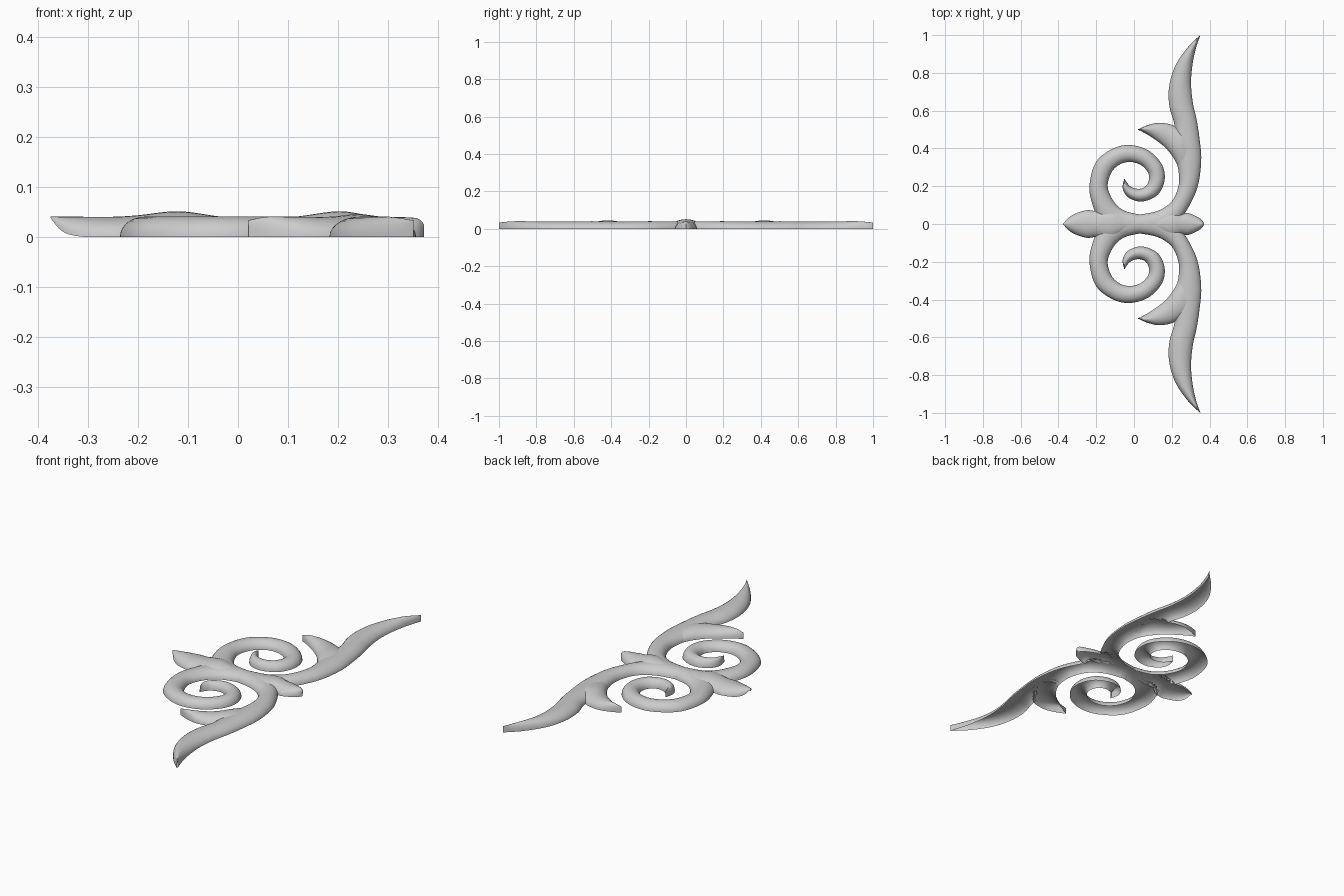
import bpy, math
from mathutils import Vector
from mathutils.bvhtree import BVHTree

if "Cube" in bpy.data.objects:
    bpy.data.objects.remove(bpy.data.objects["Cube"])

H = 0.04      # ridge height
SEG = 14      # segments across the domed section
STEPS = 7     # subdivisions between stations


def spline(rows):
    """Catmull-Rom interpolation through rows of numbers."""
    out = []
    n = len(rows)
    for i in range(n - 1):
        a, b, c, d = (rows[max(i - 1, 0)], rows[i], rows[i + 1], rows[min(i + 2, n - 1)])
        for s in range(STEPS):
            t = s / STEPS
            out.append([0.5 * (2 * q + (r - p) * t + (2 * p - 5 * q + 4 * r - u) * t * t
                               + (3 * q - p - 3 * r + u) * t ** 3)
                        for p, q, r, u in zip(a, b, c, d)])
    out.append(list(rows[-1]))
    return out


def ribbon(rows, sign=1):
    """Domed open shell between two edges; row = edge A, edge B, ridge z, base z."""
    verts, faces = [], []
    for ax, ay, bx, by, h, zb in spline(rows):
        zb = max(zb, 0)
        for k in range(SEG + 1):
            ang = math.pi * k / SEG
            f = (1 - math.cos(ang)) / 2
            verts.append(Vector((ax + (bx - ax) * f, sign * (ay + (by - ay) * f),
                                 zb + (h - zb) * math.sin(ang))))
    w = SEG + 1
    for i in range(len(verts) // w - 1):
        for k in range(SEG):
            q = [i * w + k, i * w + k + 1, (i + 1) * w + k + 1, (i + 1) * w + k]
            nrm = (verts[q[2]] - verts[q[0]]).cross(verts[q[3]] - verts[q[1]])
            faces.append(q if nrm.z >= 0 else q[::-1])
    return verts, faces


def limb(points, tip=0.033):
    rows = [list(p) + [H, 0] for p in points]
    rows[-1][4] = tip
    return rows


def leaf(stations):
    return [(x, w, x, -w, h, zb) for x, w, h, zb in stations]


# long outer arm: inner edge, outer edge
arm = limb([
    (0.03, 0.05, 0.03, -0.05), (0.127, 0.07, 0.16, -0.045), (0.20, 0.12, 0.235, 0.01),
    (0.235, 0.20, 0.30, 0.11), (0.237, 0.27, 0.34, 0.21), (0.22, 0.36, 0.356, 0.34),
    (0.215, 0.45, 0.347, 0.45), (0.213, 0.53, 0.332, 0.55), (0.188, 0.62, 0.312, 0.64),
    (0.185, 0.72, 0.302, 0.74), (0.215, 0.83, 0.308, 0.83), (0.28, 0.93, 0.325, 0.92),
    (0.35, 1.0, 0.351, 0.999)])

# short thorn branching off the arm
thorn = limb([
    (0.245, 0.27, 0.33, 0.45), (0.215, 0.34, 0.27, 0.49), (0.165, 0.405, 0.20, 0.525),
    (0.10, 0.455, 0.13, 0.536), (0.05, 0.485, 0.07, 0.522), (0.02, 0.50, 0.021, 0.501)])
thorn[0][4] = 0.036
thorn[1][4] = 0.045

# scroll: inner edge, outer edge
scroll = limb([
    (0.03, 0.05, 0.03, -0.05), (-0.05, 0.07, -0.08, -0.05), (-0.10, 0.11, -0.17, 0.0),
    (-0.133, 0.17, -0.222, 0.11), (-0.138, 0.22, -0.235, 0.21), (-0.115, 0.28, -0.20, 0.33),
    (-0.07, 0.318, -0.11, 0.40), (-0.015, 0.328, -0.02, 0.418), (0.04, 0.31, 0.075, 0.39),
    (0.075, 0.27, 0.145, 0.32), (0.078, 0.23, 0.163, 0.24), (0.062, 0.20, 0.135, 0.165),
    (0.035, 0.187, 0.08, 0.128), (0.008, 0.188, 0.02, 0.12), (-0.02, 0.20, -0.035, 0.145),
    (-0.038, 0.22, -0.06, 0.19), (-0.05, 0.24, -0.051, 0.241)])

# centre leaves: x, half width, ridge z, base z
left_leaf = leaf([
    (-0.375, 0.001, 0.04, 0.038), (-0.35, 0.03, 0.04, 0.01), (-0.31, 0.055, 0.04, 0),
    (-0.25, 0.073, 0.04, 0), (-0.20, 0.07, 0.043, 0), (-0.12, 0.085, 0.051, 0),
    (-0.04, 0.045, 0.041, 0), (0.02, 0.02, 0.036, 0)])
right_leaf = leaf([
    (0.08, 0.03, 0.036, 0), (0.13, 0.05, 0.042, 0), (0.20, 0.075, 0.051, 0),
    (0.25, 0.058, 0.045, 0), (0.29, 0.057, 0.04, 0), (0.335, 0.038, 0.039, 0),
    (0.36, 0.02, 0.036, 0), (0.372, 0.001, 0.025, 0)])

parts = {"left_leaf": ribbon(left_leaf), "right_leaf": ribbon(right_leaf)}
for name, rows in (("arm", arm), ("thorn", thorn), ("scroll", scroll)):
    parts[name + "_back"] = ribbon(rows)
    parts[name + "_front"] = ribbon(rows, -1)

# build each part, leaving out faces buried beneath another part
trees = {n: BVHTree.FromPolygons(v, f) for n, (v, f) in parts.items()}
UP = Vector((0, 0, 1))


def covered(p, own):
    return any(t.ray_cast(p + UP * 1e-4, UP)[0] is not None
               for n, t in trees.items() if n != own)


for name, (verts, faces) in parts.items():
    hidden = [covered(v, name) for v in verts]
    keep = [f for f in faces if not all(hidden[i] for i in f)]
    used = sorted({i for f in keep for i in f})
    index = {old: new for new, old in enumerate(used)}
    mesh = bpy.data.meshes.new(name)
    mesh.from_pydata([verts[i] for i in used], [], [[index[i] for i in f] for f in keep])
    for p in mesh.polygons:
        p.use_smooth = True
    mesh.update()
    bpy.context.collection.objects.link(bpy.data.objects.new(name, mesh))
